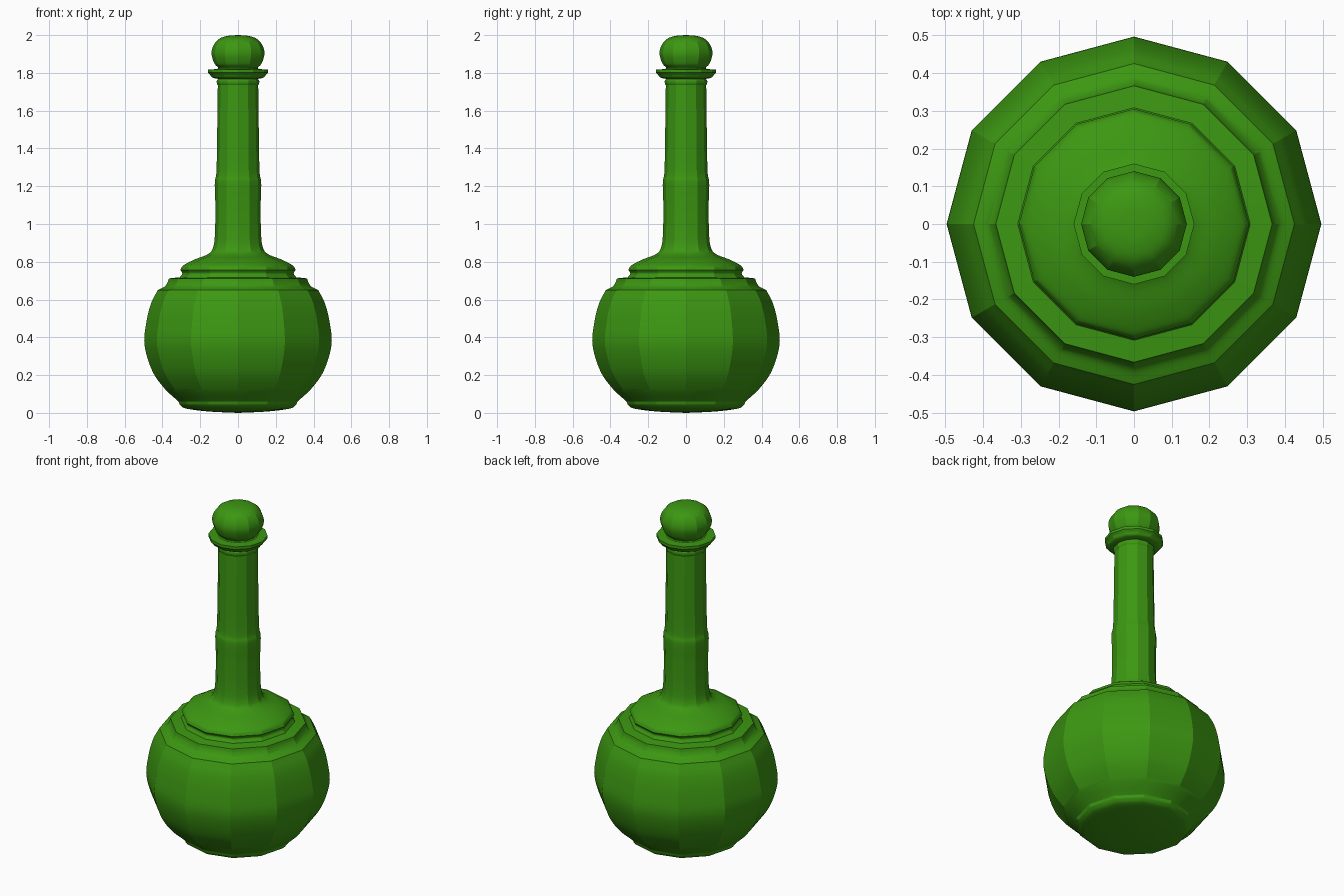
import bpy, bmesh, math
from mathutils import Vector

if "Cube" in bpy.data.objects:
    bpy.data.objects.remove(bpy.data.objects["Cube"])

SIDES = 12

green = bpy.data.materials.new("bottle green")
green.use_nodes = True
colour = (0.045, 0.31, 0.006, 1)
green.diffuse_color = colour
green.node_tree.nodes["Principled BSDF"].inputs["Base Color"].default_value = colour


def smooth_curve(points, steps=6):
    """Rounded path through the points, with sharp ends."""
    pts = [Vector(p) for p in points]
    pts = [2 * pts[0] - pts[1]] + pts + [2 * pts[-1] - pts[-2]]
    path = []
    for a, b, c, d in zip(pts, pts[1:], pts[2:], pts[3:]):
        for i in range(steps):
            t = i / steps
            path.append(0.5 * (2 * b + (c - a) * t + (2 * a - 5 * b + 4 * c - d) * t ** 2
                               + (3 * b - a - 3 * c + d) * t ** 3))
    return path + [pts[-2]]


def turned_part(name, sections):
    """Spin a profile, made of rounded sections, into a faceted solid."""
    profile = [p for section in sections for p in smooth_curve(section)]
    bm = bmesh.new()
    verts = [bm.verts.new((max(r, 0), 0, z)) for r, z in profile]
    edges = [bm.edges.new(pair) for pair in zip(verts, verts[1:])]
    bmesh.ops.spin(bm, geom=verts + edges, cent=(0, 0, 0), axis=(0, 0, 1),
                   angle=math.tau, steps=SIDES)
    bmesh.ops.remove_doubles(bm, verts=bm.verts, dist=0.0005)
    bmesh.ops.recalc_face_normals(bm, faces=bm.faces)
    mesh = bpy.data.meshes.new(name)
    bm.to_mesh(mesh)
    bm.free()
    mesh.materials.append(green)
    obj = bpy.data.objects.new(name, mesh)
    bpy.context.collection.objects.link(obj)
    bpy.ops.object.select_all(action="DESELECT")
    obj.select_set(True)
    bpy.context.view_layer.objects.active = obj
    bpy.ops.object.shade_smooth_by_angle(angle=math.radians(22))
    return obj


# Round belly with foot, stepped shoulder and long neck
turned_part("bottle", [
    [(0, 0), (0.15, 0.007), (0.27, 0.022), (0.305, 0.04), (0.315, 0.06)],
    [(0.315, 0.06), (0.39, 0.13), (0.455, 0.225), (0.495, 0.36),
     (0.485, 0.48), (0.46, 0.58), (0.425, 0.65)],
    [(0.425, 0.65), (0.39, 0.668), (0.373, 0.69), (0.366, 0.712)],
    [(0.366, 0.712), (0.308, 0.718)],
    [(0.308, 0.718), (0.295, 0.738), (0.305, 0.757)],
    [(0.305, 0.757), (0.29, 0.78), (0.235, 0.81), (0.16, 0.84), (0.132, 0.875),
     (0.122, 0.95), (0.12, 1.1), (0.123, 1.22), (0.114, 1.28), (0.11, 1.5), (0.107, 1.735)],
    [(0.107, 1.735), (0.112, 1.745), (0.112, 1.76), (0.105, 1.768)],
    [(0.105, 1.768), (0, 1.768)],
])

# Collar and ball stopper
turned_part("stopper", [
    [(0, 1.768), (0.105, 1.768)],
    [(0.105, 1.768), (0.135, 1.775), (0.148, 1.79), (0.16, 1.802)],
    [(0.16, 1.802), (0.16, 1.818)],
    [(0.16, 1.818), (0.11, 1.82)],
    [(0.11, 1.82), (0.105, 1.828), (0.125, 1.85), (0.14, 1.9), (0.13, 1.945),
     (0.1, 1.98), (0.055, 1.996), (0, 2.0)],
])
